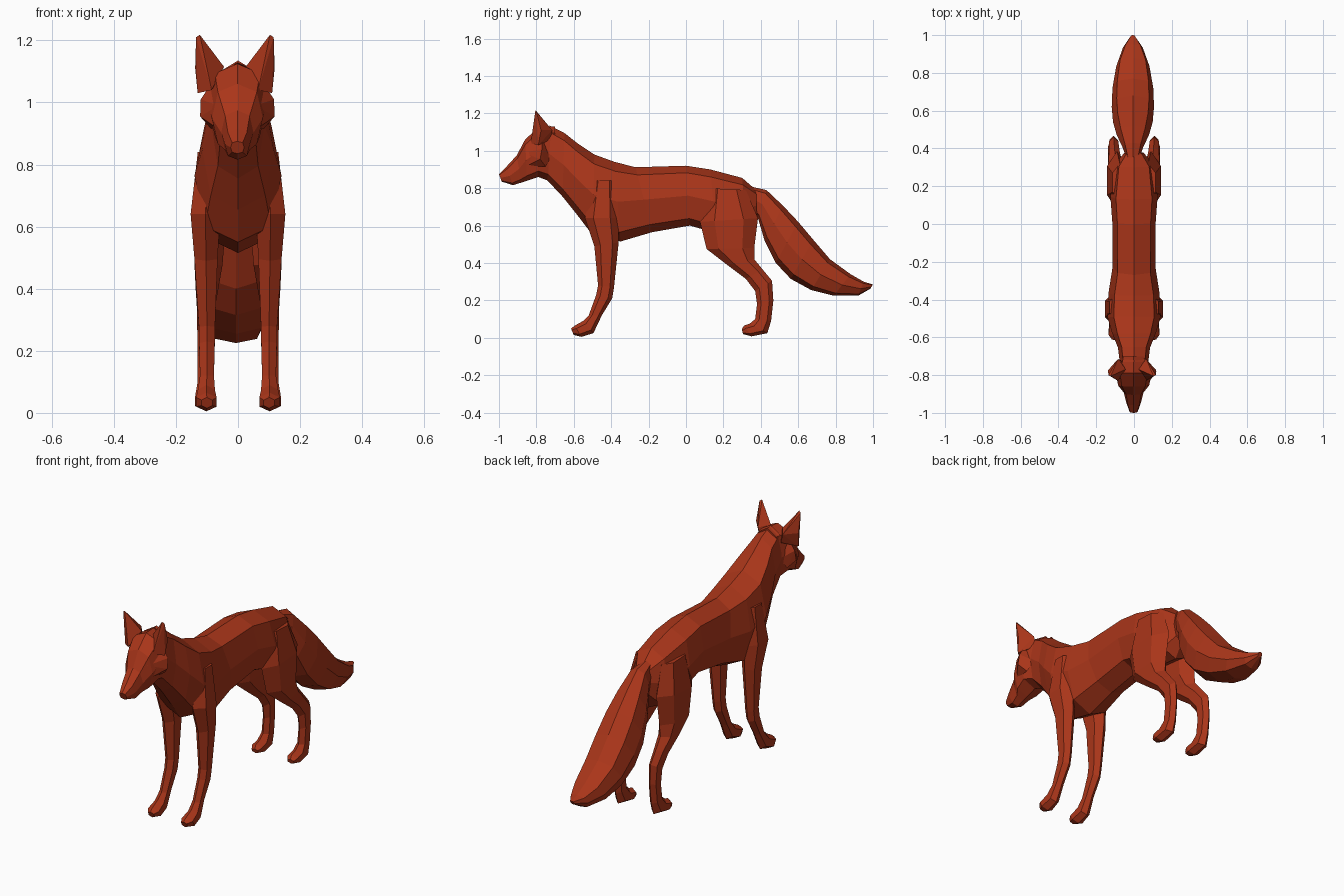
import bpy, bmesh, math
from mathutils import Vector

fur = bpy.data.materials.new("red_fur")
fur.diffuse_color = (0.40, 0.036, 0.010, 1)


def finish(name, bm, mirror=False, shift=0.0):
    bmesh.ops.recalc_face_normals(bm, faces=bm.faces)
    me = bpy.data.meshes.new(name)
    bm.to_mesh(me)
    bm.free()
    me.materials.append(fur)
    ob = bpy.data.objects.new(name, me)
    ob.location.x = shift
    bpy.context.collection.objects.link(ob)
    if mirror:
        ob.modifiers.new("Mirror", 'MIRROR')
    return ob


def loft(name, sections, n=8, square=1.08, mirror=False, shift=0.0):
    """Each section: y,z of one edge, y,z of the opposite edge, half width, centre x."""
    bm = bmesh.new()
    rings = []
    for y1, z1, y2, z2, w, x in sections:
        a, b = Vector((x, y1, z1)), Vector((x, y2, z2))
        mid, up = (a + b) / 2, (a - b) / 2
        ring = []
        for i in range(n):
            t = 2 * math.pi * i / n
            c, s = math.cos(t), math.sin(t)
            k = square if min(abs(c), abs(s)) > 0.1 else 1.0
            ring.append(bm.verts.new(mid + up * (c * k) + Vector((w * s * k, 0, 0))))
        rings.append(ring)
    for r, q in zip(rings, rings[1:]):
        for i in range(n):
            j = (i + 1) % n
            bm.faces.new((r[i], r[j], q[j], q[i]))
    bm.faces.new(rings[0])
    bm.faces.new(rings[-1][::-1])
    return finish(name, bm, mirror, shift)


def hull(name, points, mirror=True, shift=0.0):
    bm = bmesh.new()
    for p in points:
        bm.verts.new(p)
    bmesh.ops.convex_hull(bm, input=bm.verts)
    return finish(name, bm, mirror, shift)


# Torso and neck, rump to nape
loft("torso", [
    (0.375, 0.79, 0.38, 0.62, 0.05, 0),
    (0.30, 0.855, 0.33, 0.54, 0.105, 0),
    (0.13, 0.90, 0.16, 0.56, 0.125, 0),
    (0.00, 0.92, 0.02, 0.60, 0.115, 0),
    (-0.27, 0.912, -0.18, 0.565, 0.113, 0),
    (-0.38, 0.94, -0.35, 0.515, 0.135, 0),
    (-0.49, 0.98, -0.50, 0.55, 0.14, 0),
    (-0.58, 1.04, -0.58, 0.655, 0.115, 0),
    (-0.65, 1.095, -0.66, 0.755, 0.085, 0),
    (-0.73, 1.135, -0.74, 0.84, 0.075, 0)])

# Head, nape to nose
loft("head", [
    (-0.70, 1.13, -0.71, 0.83, 0.07, 0),
    (-0.79, 1.125, -0.79, 0.86, 0.095, 0),
    (-0.86, 1.06, -0.85, 0.84, 0.082, 0),
    (-0.905, 0.975, -0.88, 0.83, 0.052, 0),
    (-0.96, 0.915, -0.925, 0.816, 0.04, 0),
    (-1.00, 0.875, -0.985, 0.835, 0.022, 0)], shift=-0.002)

# Cheek tufts
hull("cheek", [(0.118, -0.77, 1.01), (0.12, -0.78, 0.955), (0.085, -0.75, 0.915),
               (0.06, -0.72, 0.97), (0.06, -0.87, 0.99), (0.07, -0.85, 0.92),
               (0.085, -0.77, 1.06)], shift=-0.002)

# Ears
hull("ear", [(0.113, -0.805, 1.218), (0.125, -0.80, 1.21), (0.035, -0.77, 1.115),
             (0.075, -0.83, 1.04), (0.12, -0.79, 1.03), (0.128, -0.775, 1.11),
             (0.075, -0.715, 1.11), (0.06, -0.72, 1.06)], shift=-0.01)

# Front legs, shoulder to paw
loft("front_leg", [
    (-0.50, 0.84, -0.38, 0.84, 0.04, 0.095),
    (-0.54, 0.64, -0.36, 0.64, 0.055, 0.105),
    (-0.49, 0.49, -0.36, 0.51, 0.043, 0.103),
    (-0.47, 0.28, -0.385, 0.27, 0.03, 0.10),
    (-0.48, 0.23, -0.395, 0.21, 0.029, 0.10),
    (-0.52, 0.12, -0.45, 0.12, 0.026, 0.10),
    (-0.55, 0.09, -0.495, 0.025, 0.032, 0.102),
    (-0.595, 0.065, -0.56, 0.005, 0.038, 0.102),
    (-0.615, 0.05, -0.60, 0.015, 0.02, 0.10)], n=6, square=1.0, mirror=True)

# Hind legs, thigh to paw
loft("hind_leg", [
    (0.12, 0.80, 0.32, 0.79, 0.045, 0.075),
    (0.075, 0.62, 0.385, 0.64, 0.06, 0.09),
    (0.11, 0.475, 0.365, 0.48, 0.052, 0.095),
    (0.22, 0.39, 0.365, 0.42, 0.042, 0.10),
    (0.32, 0.315, 0.41, 0.365, 0.032, 0.104),
    (0.37, 0.25, 0.46, 0.305, 0.028, 0.107),
    (0.38, 0.18, 0.467, 0.20, 0.025, 0.108),
    (0.37, 0.10, 0.455, 0.09, 0.026, 0.108),
    (0.34, 0.075, 0.435, 0.025, 0.033, 0.108),
    (0.31, 0.065, 0.35, 0.008, 0.035, 0.108),
    (0.298, 0.045, 0.305, 0.02, 0.022, 0.108)], n=6, square=1.0, mirror=True)

# Bushy tail, root to tip
loft("tail", [
    (0.34, 0.81, 0.33, 0.70, 0.03, 0),
    (0.43, 0.79, 0.385, 0.64, 0.055, 0),
    (0.52, 0.705, 0.42, 0.52, 0.085, 0),
    (0.60, 0.62, 0.48, 0.40, 0.105, 0),
    (0.68, 0.525, 0.56, 0.315, 0.112, 0),
    (0.77, 0.42, 0.67, 0.255, 0.108, 0),
    (0.88, 0.34, 0.79, 0.225, 0.088, 0),
    (0.95, 0.30, 0.92, 0.225, 0.052, 0),
    (1.00, 0.285, 0.985, 0.262, 0.012, 0)], shift=-0.006)
